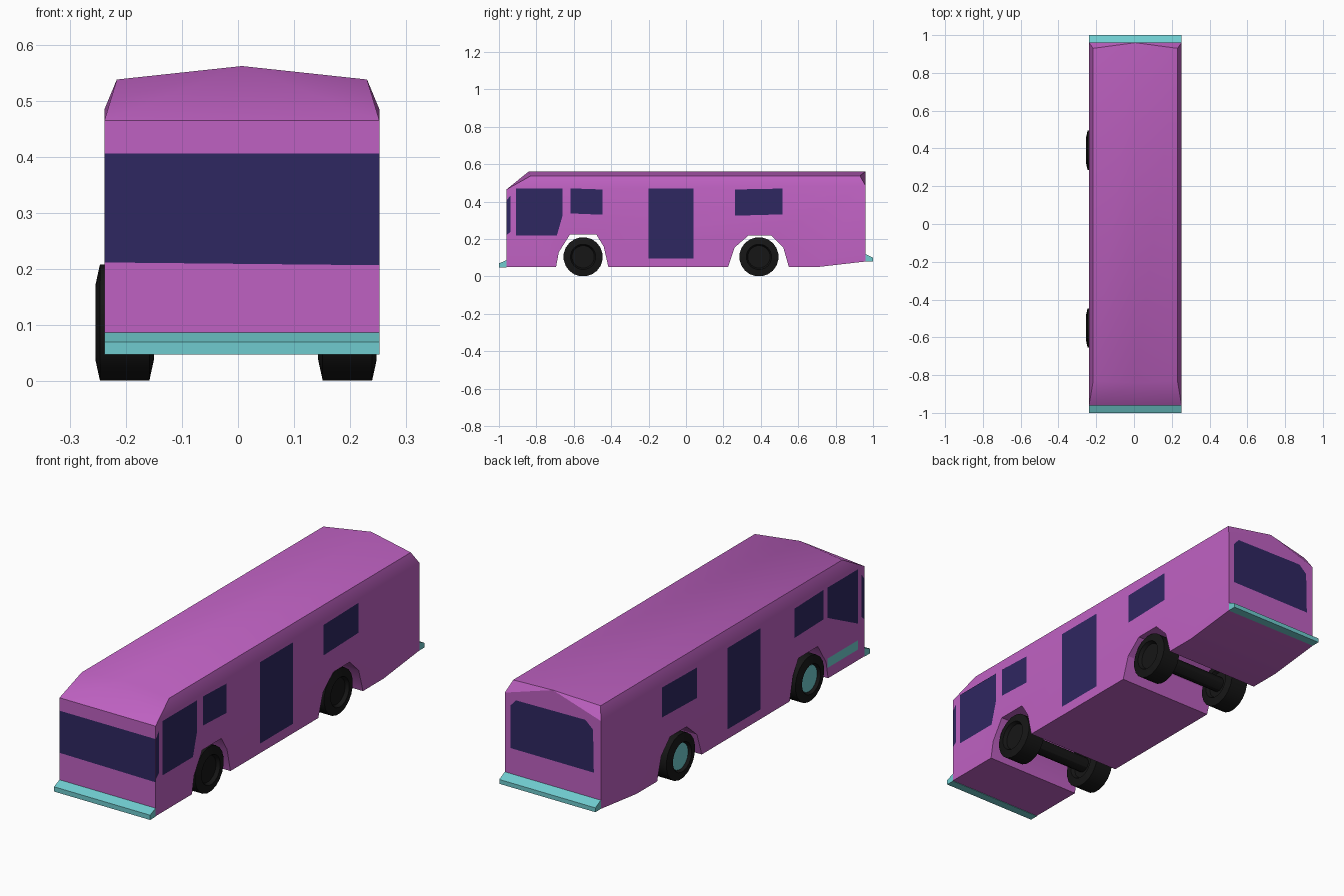
import bpy, bmesh, math

if "Cube" in bpy.data.objects:
    bpy.data.objects.remove(bpy.data.objects["Cube"])

XL, XR, XC = -0.238, 0.252, 0.007      # body sides and centre
WHEEL_Y = (-0.55, 0.39)
WHEEL_R = 0.105


def material(name, r, g, b):
    m = bpy.data.materials.new(name)
    m.diffuse_color = (r, g, b, 1)
    m.use_nodes = True
    m.node_tree.nodes["Principled BSDF"].inputs["Base Color"].default_value = m.diffuse_color
    return m


PAINT = material("purple_paint", 0.52, 0.12, 0.54)
GLASS = material("navy_glass", 0.028, 0.02, 0.12)
TRIM = material("teal_trim", 0.16, 0.60, 0.62)
RUBBER = material("black_rubber", 0.008, 0.008, 0.008)


def make(name, verts, faces, mat, smooth=None, recalc=True):
    bm = bmesh.new()
    vs = [bm.verts.new(v) for v in verts]
    for f in faces:
        bm.faces.new([vs[i] for i in f])
    if recalc:
        bmesh.ops.recalc_face_normals(bm, faces=bm.faces)
    me = bpy.data.meshes.new(name)
    bm.to_mesh(me)
    bm.free()
    me.materials.append(mat)
    ob = bpy.data.objects.new(name, me)
    bpy.context.collection.objects.link(ob)
    if smooth:
        bpy.ops.object.select_all(action='DESELECT')
        ob.select_set(True)
        bpy.context.view_layer.objects.active = ob
        bpy.ops.object.shade_smooth_by_angle(angle=math.radians(smooth))
    return ob


def extrude_x(name, profile, mat):
    """Closed (y, z) profile extruded over the body width."""
    n = len(profile)
    verts = [(x, y, z) for x in (XL, XR) for y, z in profile]
    faces = [(i, (i + 1) % n, (i + 1) % n + n, i + n) for i in range(n)]
    faces += [tuple(range(n)), tuple(range(n, 2 * n))]
    return make(name, verts, faces, mat)


def lathe_x(name, profile, x, y, z, mat, seg=20, smooth=30):
    """(x offset, radius) profile spun about the x axis; ends are capped."""
    verts, faces = [], []
    for px, r in profile:
        for k in range(seg):
            a = 2 * math.pi * (k + 0.5) / seg
            verts.append((x + px, y + r * math.cos(a), z + r * math.sin(a)))
    for i in range(len(profile) - 1):
        for k in range(seg):
            a, b = i * seg + k, i * seg + (k + 1) % seg
            faces.append((a, b, b + seg, a + seg))
    faces += [tuple(range(seg)), tuple(range(len(verts) - seg, len(verts)))]
    return make(name, verts, faces, mat, smooth)


def side_panel(name, pts, side, mat):
    """Flat (y, z) panel lying on the right (+1) or left (-1) body side."""
    x = XR + 0.0012 if side > 0 else XL - 0.0012
    order = range(len(pts)) if side > 0 else reversed(range(len(pts)))
    make(name, [(x, y, z) for y, z in pts], [tuple(order)], mat, recalc=False)


# Body: side outline with wheel arches, then the shaped roof
outline = [(-0.96, 0.05),
           (-0.695, 0.05), (-0.68, 0.13), (-0.62, 0.225), (-0.48, 0.225), (-0.44, 0.16), (-0.415, 0.05),
           (0.225, 0.05), (0.26, 0.155), (0.335, 0.22), (0.455, 0.22), (0.52, 0.155), (0.55, 0.05),
           (0.70, 0.05), (0.96, 0.08), (0.96, 0.485), (-0.96, 0.465)]
n = len(outline)
verts = [(x, y, z) for x in (XL, XR) for y, z in outline]
faces = [tuple(range(n)), tuple(range(n, 2 * n))]
faces += [(i, i + 1, i + 1 + n, i + n) for i in range(n - 3)]      # underside and arches
bl, fl, br, fr = n - 2, n - 1, 2 * n - 2, 2 * n - 1
slf, slb, srf, srb, rf, rb = range(2 * n, 2 * n + 6)
verts += [(-0.216, -0.83, 0.538), (-0.216, 0.93, 0.538),           # shoulders
          (0.230, -0.83, 0.538), (0.230, 0.93, 0.538),
          (XC, -0.84, 0.562), (XC, 0.96, 0.562)]                   # ridge
faces += [(0, n, fr, fl), (n - 3, bl, rb, br, 2 * n - 3),          # front and back
          (fl, fr, rf), (fl, rf, slf), (fr, srf, rf),              # front roof slope
          (slf, rf, rb, slb), (rf, srf, srb, rb),                  # roof
          (fl, slf, slb, bl), (fr, br, srb, srf),                  # roof sides
          (bl, slb, rb), (br, rb, srb)]                            # rear roof corners
make("body", verts, faces, PAINT, smooth=30)

# Bumpers
extrude_x("front_bumper", [(-0.96, 0.048), (-1.0, 0.048), (-1.0, 0.07), (-0.96, 0.087)], TRIM)
extrude_x("rear_bumper", [(0.96, 0.08), (1.0, 0.08), (1.0, 0.10), (0.96, 0.12)], TRIM)

# Windscreen and rear window
make("windscreen", [(XL, -0.9612, 0.212), (XR, -0.9612, 0.207), (XR, -0.9612, 0.406), (XL, -0.9612, 0.406)],
     [(0, 1, 2, 3)], GLASS, recalc=False)
rear = [(0.221, 0.238), (-0.203, 0.238), (-0.199, 0.435), (-0.160, 0.47), (0.195, 0.465), (0.221, 0.435)]
make("rear_window", [(x, 0.9612, z) for x, z in rear], [tuple(range(6))], GLASS, recalc=False)

# Side windows and doors shared by both sides
for side, label in ((1, "right"), (-1, "left")):
    side_panel(label + "_windscreen_corner",
               [(-0.96, 0.22), (-0.937, 0.24), (-0.937, 0.435), (-0.96, 0.405)], side, GLASS)
    side_panel(label + "_door", [(-0.2, 0.095), (0.04, 0.095), (0.04, 0.47), (-0.2, 0.47)], side, GLASS)
    side_panel(label + "_rear_side_window",
               [(0.262, 0.325), (0.515, 0.332), (0.515, 0.47), (0.262, 0.465)], side, GLASS)

# Windows that differ between the sides
side_panel("right_front_window",
           [(-0.91, 0.22), (-0.69, 0.22), (-0.66, 0.325), (-0.66, 0.47), (-0.91, 0.47)], 1, GLASS)
side_panel("right_middle_window",
           [(-0.617, 0.337), (-0.447, 0.33), (-0.447, 0.465), (-0.617, 0.471)], 1, GLASS)
side_panel("left_front_window", [(-0.91, 0.22), (-0.69, 0.33), (-0.69, 0.47), (-0.91, 0.47)], -1, GLASS)
side_panel("left_middle_window", [(-0.66, 0.335), (-0.45, 0.33), (-0.45, 0.465), (-0.66, 0.471)], -1, GLASS)
side_panel("left_step", [(-0.91, 0.10), (-0.69, 0.10), (-0.69, 0.143), (-0.91, 0.143)], -1, TRIM)

# Wheels, teal hubs on the left, and axles
tyre = [(0.036, 0.03), (0.036, 0.06), (0.052, 0.068), (0.044, WHEEL_R),
        (-0.044, WHEEL_R), (-0.052, 0.068), (-0.036, 0.06), (-0.036, 0.03)]
for y, label in zip(WHEEL_Y, ("front", "rear")):
    lathe_x(label + "_left_wheel", tyre, -0.202, y, WHEEL_R, RUBBER)
    lathe_x(label + "_right_wheel", tyre, 0.195, y, WHEEL_R, RUBBER)
    lathe_x(label + "_left_hub", [(-0.040, 0.06), (-0.034, 0.06)], -0.202, y, WHEEL_R, TRIM)
    lathe_x(label + "_axle", [(-0.17, 0.035), (0.165, 0.035)], 0, y, WHEEL_R, RUBBER, seg=12)
